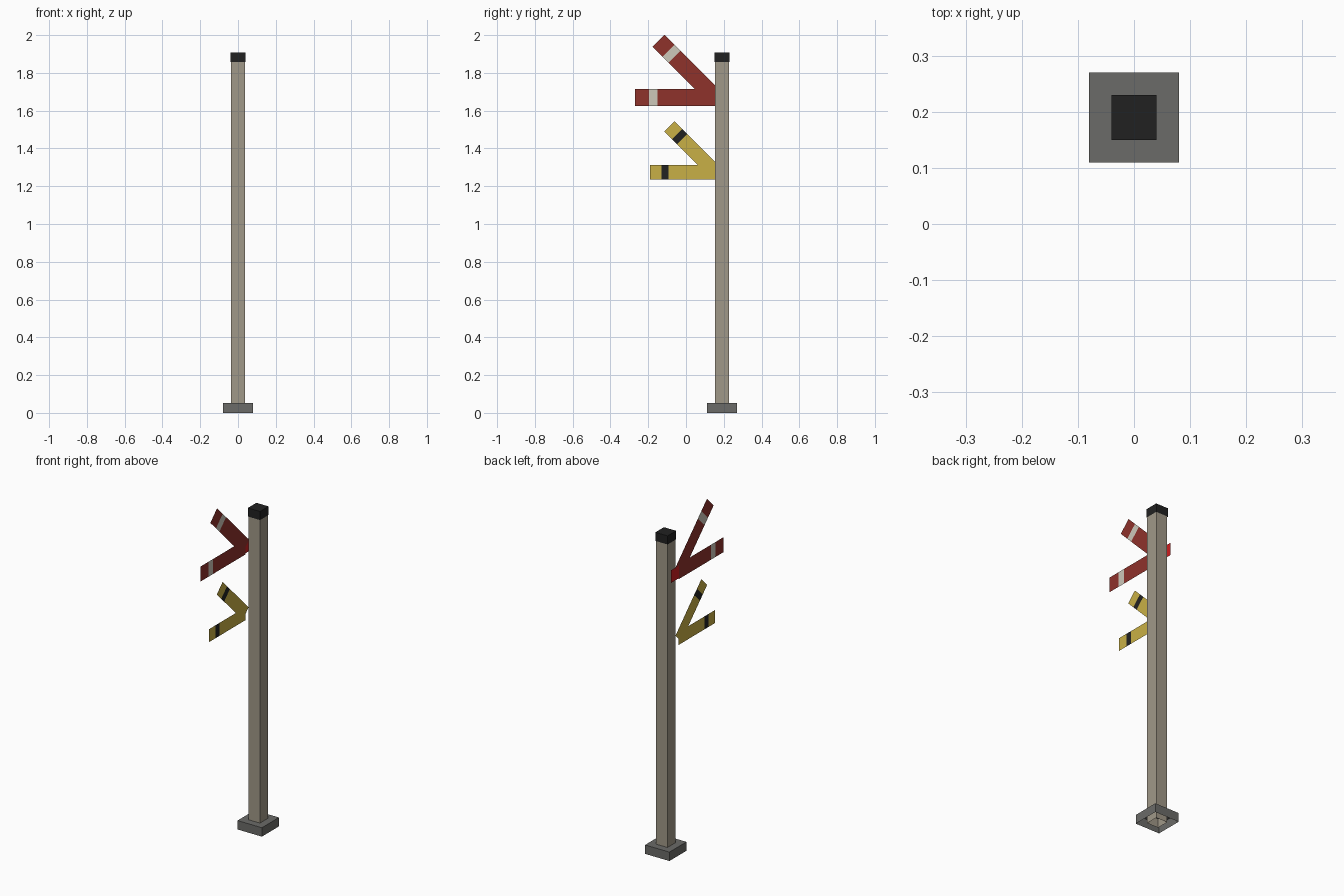
import bpy, bmesh, math
from mathutils import Matrix, Vector

if "Cube" in bpy.data.objects:
    bpy.data.objects.remove(bpy.data.objects["Cube"])

POST_Y = 0.19      # centre of the post
ARM_X = -0.058     # plane of the signal arms
PIVOT_Y = 0.155    # hinge line of the arms


def material(name, rgb):
    m = bpy.data.materials.new(name)
    lin = [((c / 255 + 0.055) / 1.055) ** 2.4 for c in rgb]
    m.diffuse_color = (*lin, 1)
    m.use_nodes = True
    m.node_tree.nodes["Principled BSDF"].inputs["Base Color"].default_value = m.diffuse_color
    return m


BEIGE = material("weathered beige", (160, 152, 136))
GREY = material("concrete grey", (107, 107, 104))
BLACK = material("black", (33, 33, 33))
RED = material("signal red", (143, 50, 43))
BRIGHT = material("bright red", (205, 30, 32))
WHITE = material("off white", (205, 200, 186))
YELLOW = material("signal yellow", (201, 176, 70))


def finish(bm, name, mats):
    mesh = bpy.data.meshes.new(name)
    bm.to_mesh(mesh)
    bm.free()
    for m in mats:
        mesh.materials.append(m)
    ob = bpy.data.objects.new(name, mesh)
    bpy.context.collection.objects.link(ob)
    return ob


def open_box(name, half, z0, z1, mat):
    """Square box around the post axis, without an underside."""
    bm = bmesh.new()
    size = Matrix.Diagonal((2 * half, 2 * half, z1 - z0, 1))
    bmesh.ops.create_cube(bm, size=1, matrix=Matrix.Translation((0, POST_Y, (z0 + z1) / 2)) @ size)
    under = [f for f in bm.faces if f.normal.z < -0.5]
    bmesh.ops.delete(bm, geom=under, context='FACES_ONLY')
    return finish(bm, name, [mat])


def flat_arm(name, z, width, stops, mats, angle=0.0, x=ARM_X):
    """Thin strip reaching forward from the pivot, split at the stops; middle part is the stripe."""
    bm = bmesh.new()
    rows = [[bm.verts.new((0, -s, h * width / 2)) for h in (-1, 1)] for s in stops]
    for i, (a, b) in enumerate(zip(rows, rows[1:])):
        f = bm.faces.new((b[0], a[0], a[1], b[1]))
        f.material_index = i % 2
    turn = Matrix.Rotation(-angle, 4, 'X')
    bm.transform(Matrix.Translation(Vector((x, PIVOT_Y, z))) @ turn)
    return finish(bm, name, mats)


# Post, foot and cap
open_box("post", 0.0375, 0.0, 1.86, BEIGE)
open_box("foot", 0.08, 0.0, 0.053, GREY)
open_box("cap", 0.04, 1.857, 1.908, BLACK)

# Signal arms: each has a level and a raised blade
for label, angle in (("level", 0.0), ("raised", math.radians(45))):
    flat_arm("upper_arm_" + label, 1.67, 0.089, (0, 0.305, 0.35, 0.425), [RED, WHITE], angle)
    flat_arm("lower_arm_" + label, 1.273, 0.077, (0, 0.248, 0.286, 0.345), [YELLOW, BLACK], angle)

# Small bright plate behind the upper pivot
flat_arm("pivot_plate", 1.669, 0.075, (-0.072, 0.003), [BRIGHT], x=ARM_X - 0.001)
